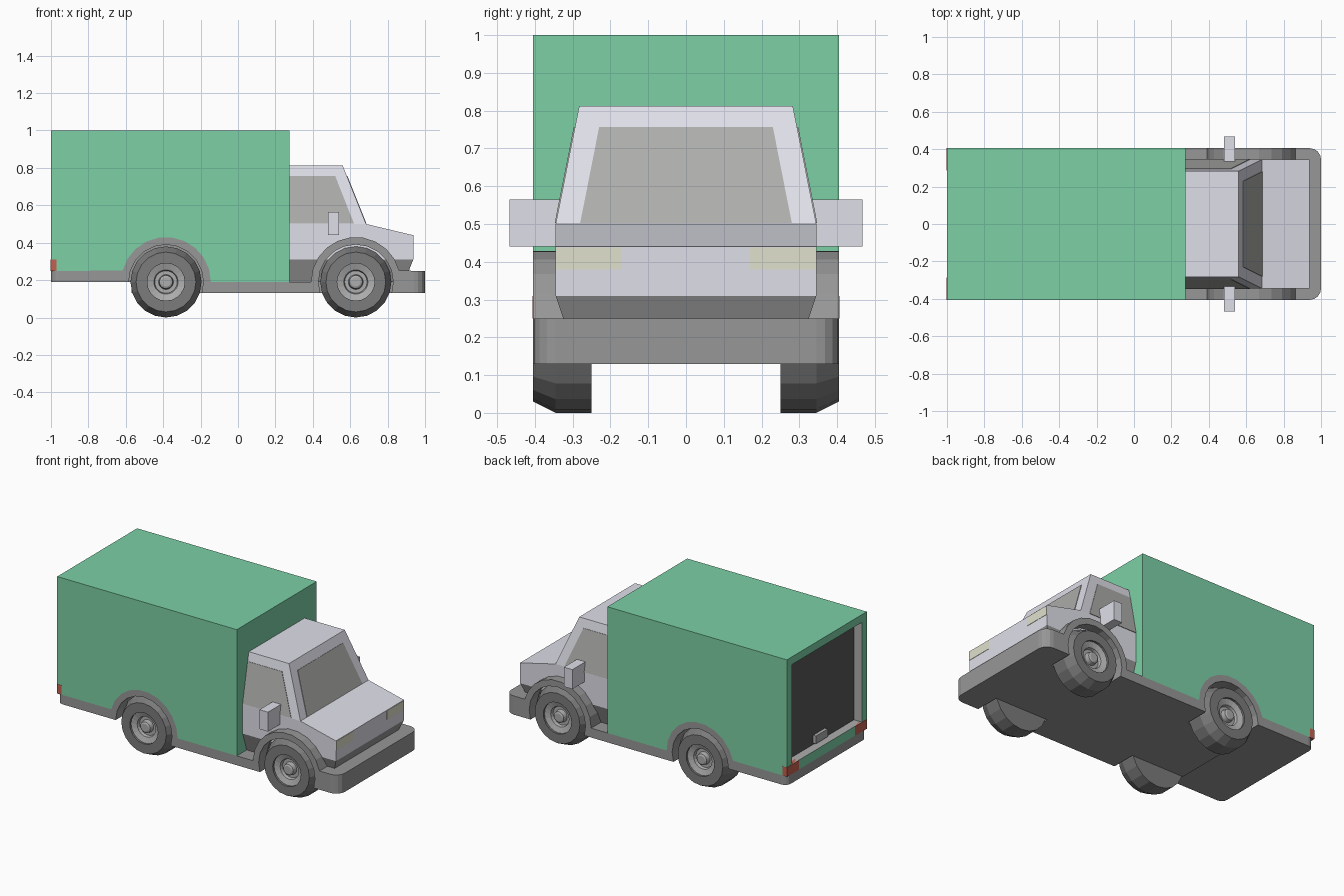
import bpy, bmesh, math
from mathutils import Vector

if "Cube" in bpy.data.objects:
    bpy.data.objects.remove(bpy.data.objects["Cube"])


def material(name, rgb):
    m = bpy.data.materials.new(name)
    m.diffuse_color = (*rgb, 1)
    m.use_nodes = True
    m.node_tree.nodes["Principled BSDF"].inputs["Base Color"].default_value = m.diffuse_color
    return m


GREEN = material("green_paint", (0.2, 0.63, 0.38))
WHITE = material("cab_paint", (0.74, 0.74, 0.82))
GREY = material("trim_grey", (0.31, 0.31, 0.31))
PANE = material("window_grey", (0.42, 0.42, 0.41))
TYRE = material("tyre_grey", (0.2, 0.2, 0.2))
RIM = material("rim_grey", (0.42, 0.42, 0.42))
DARK = material("door_grey", (0.1, 0.1, 0.1))
RED = material("tail_red", (0.55, 0.12, 0.08))
LAMP = material("lamp_cream", (0.75, 0.75, 0.62))


def finish(name, bm, mat):
    bmesh.ops.recalc_face_normals(bm, faces=bm.faces)
    me = bpy.data.meshes.new(name)
    bm.to_mesh(me)
    bm.free()
    me.materials.append(mat)
    ob = bpy.data.objects.new(name, me)
    bpy.context.collection.objects.link(ob)
    return ob


def prism(name, pts, y0, y1, mat, bevels=()):
    """Extrude an x-z profile along y, optionally rounding vertical edges at given x."""
    bm = bmesh.new()
    f = bm.faces.new([bm.verts.new((x, y0, z)) for x, z in pts])
    ext = bmesh.ops.extrude_face_region(bm, geom=[f])["geom"]
    bmesh.ops.translate(bm, vec=(0, y1 - y0, 0),
                        verts=[v for v in ext if isinstance(v, bmesh.types.BMVert)])
    for bx, r in bevels:
        edges = [e for e in bm.edges if all(abs(v.co.x - bx) < 1e-4 for v in e.verts)
                 and abs(e.verts[0].co.y - e.verts[1].co.y) < 1e-4]
        bmesh.ops.bevel(bm, geom=edges, offset=r, segments=4, profile=0.5, affect='EDGES')
    return finish(name, bm, mat)


def box(name, x0, x1, y0, y1, z0, z1, mat):
    return prism(name, [(x0, z0), (x1, z0), (x1, z1), (x0, z1)], y0, y1, mat)


def loft(name, levels, sides, mat):
    """Mirror-symmetric solid: (x, z, half width) outline plus index lists of its side faces."""
    bm = bmesh.new()
    L = [bm.verts.new((x, -w, z)) for x, z, w in levels]
    R = [bm.verts.new((x, w, z)) for x, z, w in levels]
    n = len(levels)
    for i in range(n):
        j = (i + 1) % n
        bm.faces.new((L[i], L[j], R[j], R[i]))
    for s in sides:
        bm.faces.new([L[i] for i in s])
        bm.faces.new([R[i] for i in s])
    return finish(name, bm, mat)


def panel(name, pts, out, mat):
    """Thin pane laid on a surface, lifted slightly along out."""
    bm = bmesh.new()
    o = Vector(out).normalized() * 0.003
    a = [bm.verts.new(Vector(p) + o) for p in pts]
    b = [bm.verts.new(Vector(p) - o) for p in pts]
    bm.faces.new(a)
    bm.faces.new(b)
    for i in range(4):
        j = (i + 1) % 4
        bm.faces.new((a[i], a[j], b[j], b[i]))
    return finish(name, bm, mat)


def lathe(name, profile, x, z, side, mat, n=20):
    """Spin (radius, y) points around a y-parallel axle."""
    bm = bmesh.new()
    rings = [[bm.verts.new((x + r * math.sin(2 * math.pi * k / n), side * y,
                            z - r * math.cos(2 * math.pi * k / n))) for k in range(n)]
             for r, y in profile]
    for a, b in zip(rings, rings[1:]):
        for k in range(n):
            j = (k + 1) % n
            bm.faces.new((a[k], a[j], b[j], b[k]))
    bm.faces.new(rings[0])
    bm.faces.new(rings[-1])
    return finish(name, bm, mat)


def subtract(ob, cutter):
    cutter.hide_render = True
    m = ob.modifiers.new("cut", 'BOOLEAN')
    m.operation, m.solver, m.object = 'DIFFERENCE', 'EXACT', cutter
    m.material_mode = 'TRANSFER'
    bpy.context.view_layer.objects.active = ob
    bpy.ops.object.modifier_apply(modifier=m.name)
    bpy.data.objects.remove(cutter)


def arch(cx, a0, a1, r=0.24, n=10):
    return [(cx + r * math.cos(math.radians(a0 + (a1 - a0) * i / n)),
             0.19 + r * math.sin(math.radians(a0 + (a1 - a0) * i / n))) for i in range(n + 1)]


W = 0.405
AXLES = {"rear": -0.385, "front": 0.63}
rear_arch = arch(AXLES["rear"], 165.5, 0)
front_arch = arch(AXLES["front"], 180, 14.5)

# Chassis with both wheel arches and the front bumper
chassis = prism("chassis", [(-1, 0.19), (-1, 0.25)] + rear_arch + front_arch +
                [(1, 0.25), (1, 0.13), (-0.57, 0.13), (-0.57, 0.19)],
                -W, W, GREY, [(-1, 0.04), (1, 0.06)])

# Cargo box with recessed rear opening
cargo = prism("cargo_box", [(-1, 0.25)] + rear_arch + [(0.275, 0.19), (0.275, 1), (-1, 1)],
              -W, W, GREEN)
cargo.data.materials.append(RIM)
subtract(cargo, box("door_cutter", -1.1, -0.94, -0.355, 0.355, 0.31, 0.95, RIM))
box("rear_door", -0.945, -0.935, -0.354, 0.354, 0.311, 0.949, DARK)
box("door_handle", -0.965, -0.94, -0.06, 0.06, 0.32, 0.37, RIM)

# Cab body and its darker sill
loft("cab", [(0.27, 0.31, 0.345), (0.27, 0.5, 0.345), (0.27, 0.812, 0.283), (0.56, 0.812, 0.283),
             (0.685, 0.5, 0.345), (0.937, 0.44, 0.345), (0.937, 0.31, 0.345)],
     [(1, 2, 3, 4), (0, 1, 4, 5, 6)], WHITE)
loft("cab_sill", [(0.27, 0.31, 0.345), (0.937, 0.31, 0.345), (0.89, 0.19, 0.305),
                  (0.27, 0.19, 0.305)], [(0, 1, 2, 3)], GREY)


# Windscreen
def screen_x(z):
    return 0.685 - (z - 0.5) * 0.125 / 0.312


panel("windscreen", [(screen_x(z), y, z) for y, z in
                     ((-0.28, 0.502), (0.28, 0.502), (0.23, 0.755), (-0.23, 0.755))],
      (0.312, 0, 0.125), PANE)

for side, tag in ((-1, "right"), (1, "left")):
    # Side window
    panel("side_window_" + tag,
          [(x, side * (0.345 - (z - 0.5) * 0.062 / 0.312), z) for x, z in
           ((0.276, 0.502), (0.62, 0.502), (0.52, 0.755), (0.276, 0.755))],
          (0, side * 0.312, 0.062), PANE)
    # Mirror, headlight and tail light
    y = sorted
    box("mirror_" + tag, 0.48, 0.54, *sorted((side * 0.33, side * 0.467)), 0.44, 0.565, WHITE)
    box("headlight_" + tag, 0.93, 0.939, *sorted((side * 0.17, side * 0.344)), 0.38, 0.438, LAMP)
    box("tail_light_" + tag, -1.002, -0.97, *sorted((side * 0.285, side * 0.4065)), 0.25, 0.31, RED)
    for axle, x in AXLES.items():
        # Wheel well, tyre and stepped rim
        subtract(chassis, lathe("well_cutter", [(0.2, 0.245), (0.2, 0.5)], x, 0.19, side, GREY))
        lathe(f"{axle}_tyre_{tag}", [(0.19, 0.25), (0.19, 0.345), (0.16, 0.405), (0.1, 0.405),
                                     (0.1, 0.36)], x, 0.19, side, TYRE)
        lathe(f"{axle}_rim_{tag}", [(0.1, 0.355), (0.1, 0.392), (0.065, 0.38), (0.06, 0.362),
                                    (0.04, 0.362), (0.035, 0.39), (0.025, 0.395)],
              x, 0.19, side, RIM)
